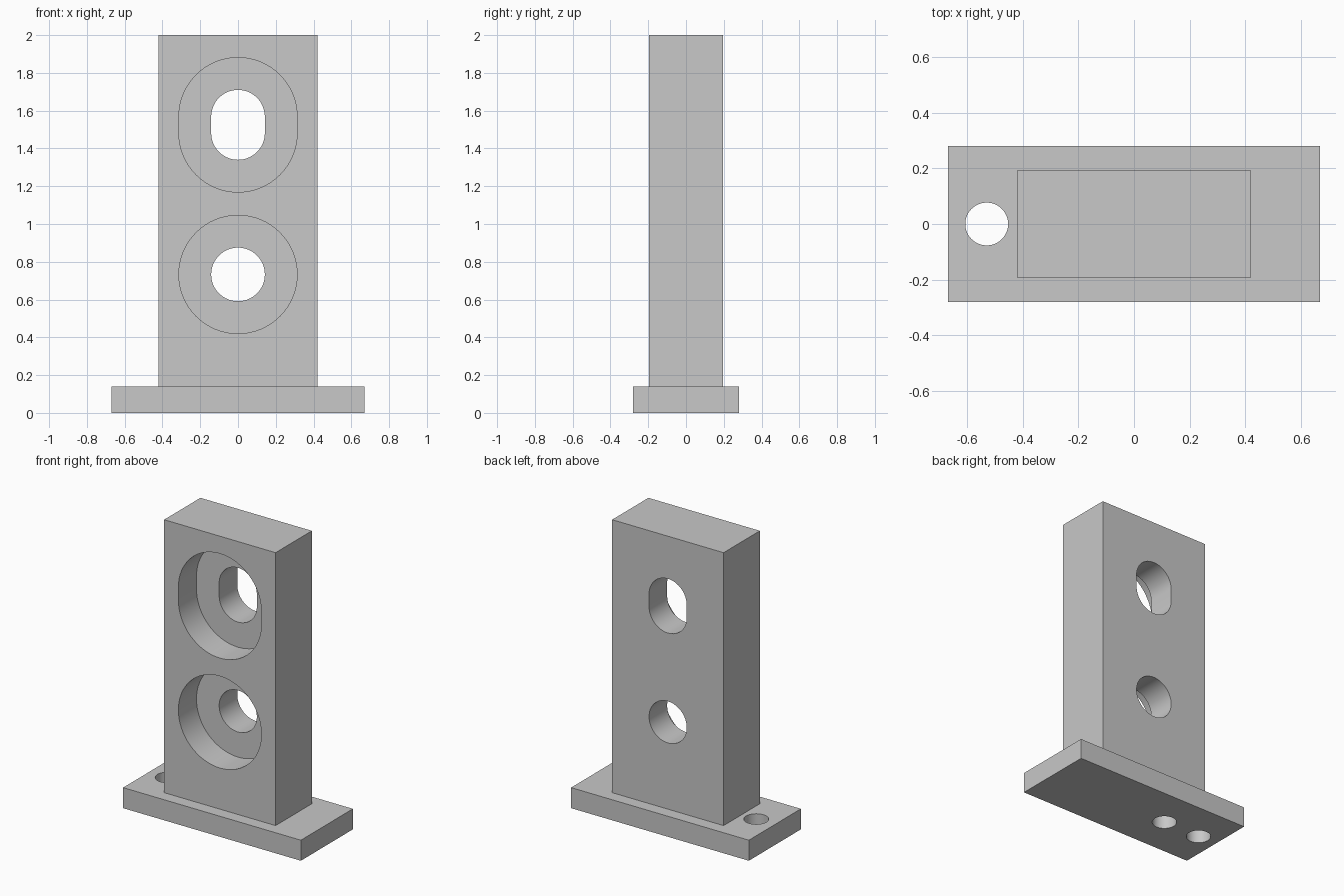
import bpy, bmesh, math
from mathutils import Matrix, Vector

cube = bpy.data.objects.get("Cube")
if cube:
    bpy.data.objects.remove(cube, do_unlink=True)

# Single plain metal colour
metal = bpy.data.materials.new("plain_grey")
metal.use_nodes = True
GREY = (0.58, 0.58, 0.58, 1)
metal.diffuse_color = GREY
metal.node_tree.nodes["Principled BSDF"].inputs["Base Color"].default_value = GREY


def finish(name, bm):
    bmesh.ops.recalc_face_normals(bm, faces=bm.faces)
    mesh = bpy.data.meshes.new(name)
    bm.to_mesh(mesh)
    bm.free()
    mesh.materials.append(metal)
    obj = bpy.data.objects.new(name, mesh)
    bpy.context.collection.objects.link(obj)
    return obj


def block(name, size, z):
    """Box of the given size standing at height z."""
    bm = bmesh.new()
    bmesh.ops.create_cube(bm, size=1)
    bmesh.ops.scale(bm, vec=size, verts=bm.verts)
    bmesh.ops.translate(bm, vec=(0, 0, z + size[2] / 2), verts=bm.verts)
    return finish(name, bm)


def slot_cutter(name, radius, start, depth, stretch=0, upright=False, steps=32):
    """Round or elongated prism, running along +y, or along +z when upright."""
    bm = bmesh.new()
    points = []
    for side in (0, 1):
        for i in range(steps + 1):
            if not stretch and i == steps:
                continue
            a = math.pi * (side + i / steps)
            lift = stretch if side == 0 else -stretch
            points.append((radius * math.cos(a), 0, radius * math.sin(a) + lift))
    face = bm.faces.new([bm.verts.new(p) for p in points])
    ext = bmesh.ops.extrude_face_region(bm, geom=[face])
    top = [g for g in ext["geom"] if isinstance(g, bmesh.types.BMVert)]
    bmesh.ops.translate(bm, vec=(0, depth, 0), verts=top)
    if upright:
        bm.transform(Matrix.Rotation(math.pi / 2, 4, "X"))
    bm.transform(Matrix.Translation(Vector(start)))
    cutter = finish(name, bm)
    cutter.hide_render = True
    return cutter


def cut(obj, cutters):
    bpy.ops.object.select_all(action="DESELECT")
    bpy.context.view_layer.objects.active = obj
    obj.select_set(True)
    for cutter in cutters:
        mod = obj.modifiers.new("hole", "BOOLEAN")
        mod.operation = "DIFFERENCE"
        mod.solver = "EXACT"
        mod.object = cutter
        bpy.ops.object.modifier_apply(modifier=mod.name)
    bpy.ops.object.shade_smooth_by_angle(angle=math.radians(30))


PLATE_H = 0.14
plate = block("base_plate", (1.34, 0.56, PLATE_H), 0)
column = block("upright_block", (0.84, 0.39, 2 - PLATE_H), PLATE_H)

# Counterbored holes through the upright: round below, elongated above
bores = []
for label, z, stretch in (("lower", 0.733, 0), ("upper", 1.525, 0.043)):
    bores.append(slot_cutter(label + "_recess", 0.313, (0, -0.3, z), 0.3, stretch))
    bores.append(slot_cutter(label + "_through_hole", 0.142, (0, -0.3, z), 0.6, stretch))

# Vertical holes: top screw hole into the upper recess, two from below
top_hole = slot_cutter("top_hole", 0.075, (0, -0.096, 1.6), 0.5, upright=True)
pin_hole = slot_cutter("pin_hole", 0.077, (-0.25, 0, -0.1), 0.38, upright=True)
plate_hole = slot_cutter("plate_hole", 0.077, (-0.53, 0, -0.1), 0.4, upright=True)

cut(column, bores + [top_hole, pin_hole])
cut(plate, [pin_hole, plate_hole])

for helper in bores + [top_hole, pin_hole, plate_hole]:
    bpy.data.objects.remove(helper, do_unlink=True)
